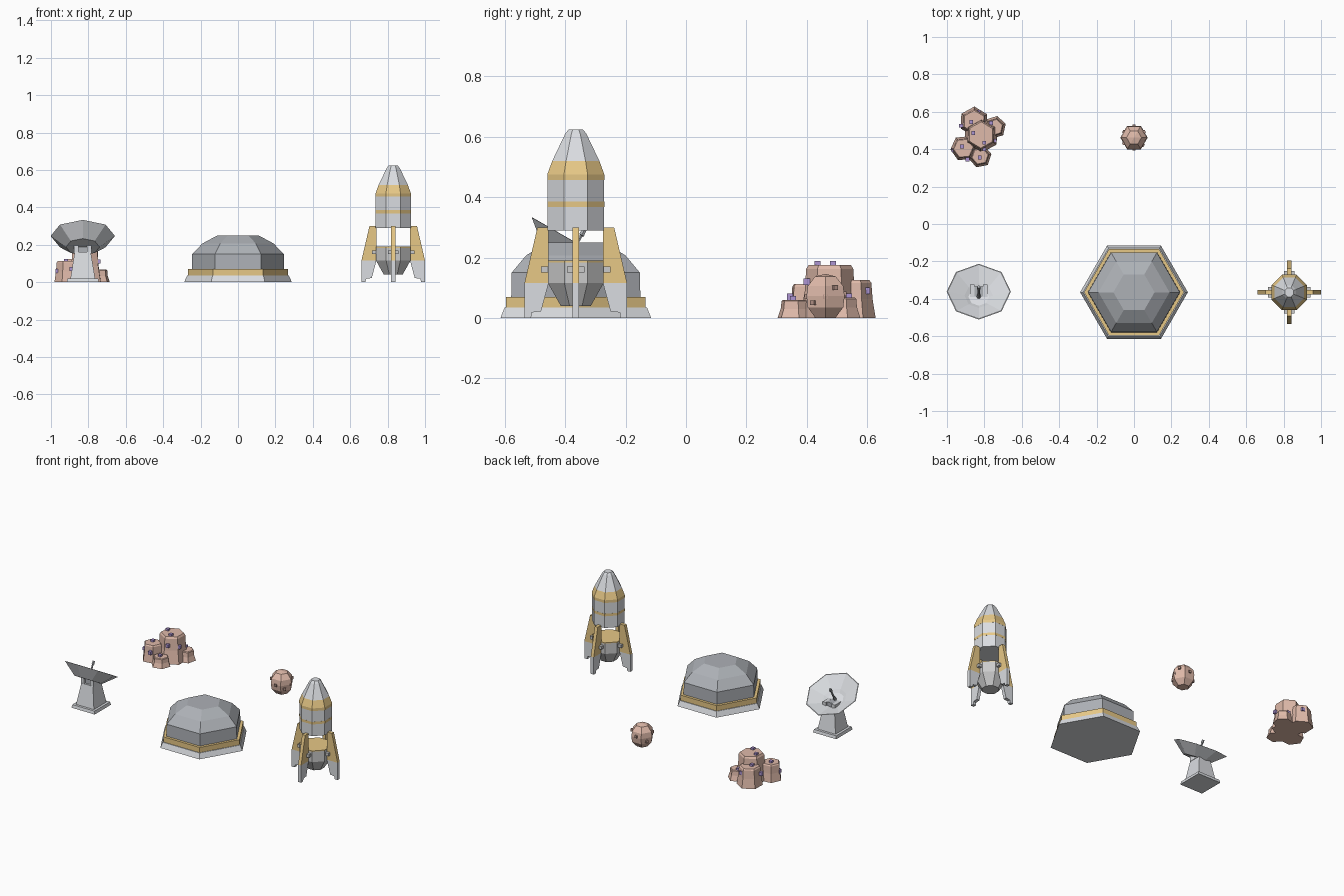
import bpy, bmesh
from math import pi, cos, sin, radians
from mathutils import Matrix, Vector

if "Cube" in bpy.data.objects:
    bpy.data.objects.remove(bpy.data.objects["Cube"])


def material(name, rgb):
    m = bpy.data.materials.new(name)
    m.diffuse_color = (*rgb, 1)
    m.use_nodes = True
    m.node_tree.nodes["Principled BSDF"].inputs["Base Color"].default_value = m.diffuse_color
    return m


GOLD = material("gold", (0.80, 0.58, 0.24))
DARK = material("dark_grey", (0.42, 0.44, 0.47))
LIGHT = material("light_grey", (0.70, 0.72, 0.75))
MID = material("mid_grey", (0.55, 0.56, 0.58))
ROCK = material("rock", (0.74, 0.49, 0.40))
CRATER = material("crater", (0.50, 0.32, 0.27))
CRYSTAL = material("crystal", (0.42, 0.30, 0.65))


def finish(name, bm, mat, matrix):
    bmesh.ops.recalc_face_normals(bm, faces=bm.faces[:])
    me = bpy.data.meshes.new(name)
    bm.to_mesh(me)
    bm.free()
    me.materials.append(mat)
    ob = bpy.data.objects.new(name, me)
    ob.matrix_world = matrix
    bpy.context.collection.objects.link(ob)
    return ob


def place(x, y, z=0):
    return Matrix.Translation((x, y, z))


def lathe(name, profile, n, mat, matrix, start=0.0, closed=False):
    """Turn (radius, height) points into an n-sided solid."""
    bm = bmesh.new()
    rings = [[bm.verts.new((r * cos(start + 2 * pi * i / n), r * sin(start + 2 * pi * i / n), z))
              for i in range(n)] for r, z in profile]
    pairs = list(zip(rings, rings[1:]))
    if closed:
        pairs.append((rings[-1], rings[0]))
    for a, b in pairs:
        for i in range(n):
            j = (i + 1) % n
            bm.faces.new((a[i], a[j], b[j], b[i]))
    if not closed:
        bm.faces.new(rings[0])
        bm.faces.new(rings[-1])
    return finish(name, bm, mat, matrix)


def box(name, size, mat, matrix):
    bm = bmesh.new()
    bmesh.ops.create_cube(bm, size=1)
    bmesh.ops.scale(bm, vec=size, verts=bm.verts[:])
    return finish(name, bm, mat, matrix)


def plate(name, outline, half, mat, matrix):
    """Extrude an x-z outline along y."""
    bm = bmesh.new()
    f = bm.faces.new([bm.verts.new((x, -half, z)) for x, z in outline])
    ext = bmesh.ops.extrude_face_region(bm, geom=[f])["geom"]
    bmesh.ops.translate(bm, vec=(0, 2 * half, 0),
                        verts=[v for v in ext if isinstance(v, bmesh.types.BMVert)])
    return finish(name, bm, mat, matrix)


# Hexagonal dome building
D = place(0, -0.365)
lathe("dome_base", [(0.288, 0), (0.272, 0.035)], 6, LIGHT, D)
lathe("dome_band", [(0.267, 0.035), (0.267, 0.07)], 6, GOLD, D)
lathe("dome_shell", [(0.247, 0.07), (0.245, 0.15), (0.19, 0.207), (0.11, 0.25)], 6, DARK, D)

# Rocket hull, octagonal with flats facing the axes
R = place(0.83, -0.365)
K = 1 / cos(pi / 8)


def hull(name, pts, mat):
    lathe(name, [(r * K, z) for r, z in pts], 8, mat, R, pi / 8)


hull("rocket_lower_hull", [(0.094, 0.29), (0.094, 0.368)], LIGHT)
hull("rocket_thin_stripe", [(0.0945, 0.368), (0.0945, 0.385)], GOLD)
hull("rocket_upper_hull", [(0.094, 0.385), (0.094, 0.457)], LIGHT)
hull("rocket_gold_band", [(0.0945, 0.457), (0.0945, 0.475), (0.078, 0.52)], GOLD)
hull("rocket_nose", [(0.078, 0.52), (0.035, 0.61), (0.024, 0.624)], LIGHT)
hull("engine_block", [(0.05, 0.04), (0.092, 0.115), (0.092, 0.184)], MID)
hull("engine_lid", [(0.092, 0.184), (0.092, 0.19)], GOLD)

# Rocket fins, legs and brackets
for i in range(4):
    M = R @ Matrix.Rotation(i * pi / 2, 4, 'Z')
    plate("fin", [(0.09, 0.30), (0.127, 0.30), (0.17, 0.115), (0.09, 0.115)], 0.011, GOLD, M)
    plate("leg", [(0.09, 0.115), (0.17, 0.115), (0.17, 0), (0.148, 0), (0.146, 0.018),
                  (0.115, 0.022)], 0.011, LIGHT, M)
    box("bracket", (0.045, 0.058, 0.02), MID, M @ place(0.092, 0, 0.16))

# Dish antenna stand
A = place(-0.83, -0.365)
S = 2 ** 0.5
lathe("dish_base", [(0.086 * S, 0), (0.082 * S, 0.02)], 4, LIGHT, A, pi / 4)
lathe("dish_pedestal", [(0.066 * S, 0.02), (0.043 * S, 0.16)], 4, LIGHT, A, pi / 4)
for s in (-1, 1):
    box("dish_yoke_arm", (0.024, 0.085, 0.045), LIGHT, A @ place(s * 0.034, 0, 0.178))
box("dish_pivot", (0.046, 0.06, 0.04), DARK, A @ place(0, 0, 0.18))

# Tilted octagonal dish with feed rod
T = place(-0.83, -0.362, 0.247) @ Matrix.Rotation(radians(-30), 4, 'X')
lathe("dish", [(0.0, -0.072), (0.09, -0.068), (0.172, 0), (0.166, 0.002),
               (0.076, -0.042), (0.055, -0.056), (0.0, -0.056)][1:6], 8, LIGHT, T)
bpy.data.objects.remove(bpy.data.objects["dish"])
lathe("dish", [(0.09, -0.068), (0.172, 0), (0.167, 0.001), (0.076, -0.042), (0.055, -0.054)],
      8, LIGHT, T)
lathe("dish_feed_rod", [(0.012, -0.056), (0.006, -0.02), (0.006, 0.03), (0.01, 0.032),
                        (0.008, 0.052)], 6, DARK, T)

# Rock columns: x, y, base radius, top radius, height, turn
columns = [(-0.818, 0.476, 0.098, 0.078, 0.175, 0.5),
           (-0.855, 0.548, 0.080, 0.066, 0.125, 0.5),
           (-0.912, 0.405, 0.070, 0.058, 0.112, 0.1),
           (-0.823, 0.362, 0.062, 0.048, 0.060, 0.2),
           (-0.745, 0.517, 0.062, 0.048, 0.068, 0.3)]
for x, y, rb, rt, h, turn in columns:
    lathe("rock_column", [(rb, 0), (rt * 1.06, h * 0.5), (rt, h * 0.93), (rt * 0.9, h)],
          6, ROCK, place(x, y), turn)

# Crystals set in the rocks
for x, y, z in [(-0.86, 0.487, 0.177), (-0.80, 0.435, 0.177), (-0.92, 0.415, 0.114),
                (-0.825, 0.355, 0.062), (-0.965, 0.395, 0.06), (-0.925, 0.525, 0.08),
                (-0.765, 0.54, 0.07), (-0.745, 0.445, 0.11), (-0.89, 0.345, 0.07),
                (-0.83, 0.60, 0.09), (-0.80, 0.40, 0.12), (-0.87, 0.545, 0.127)]:
    box("crystal", (0.02, 0.02, 0.022), CRYSTAL, place(x, y, z))

# Boulder with small pits
B = place(0, 0.462)
lathe("boulder", [(0.038, 0), (0.068, 0.035), (0.073, 0.072), (0.068, 0.105), (0.04, 0.137),
                  (0.004, 0.145)], 6, ROCK, B)
for deg, z in [(0, 0.07), (30, 0.10), (90, 0.08), (150, 0.05), (210, 0.09), (270, 0.07), (320, 0.05)]:
    box("boulder_pit", (0.012, 0.016, 0.016), CRATER,
        B @ Matrix.Rotation(radians(deg), 4, 'Z') @ place(0.064, 0, z))
